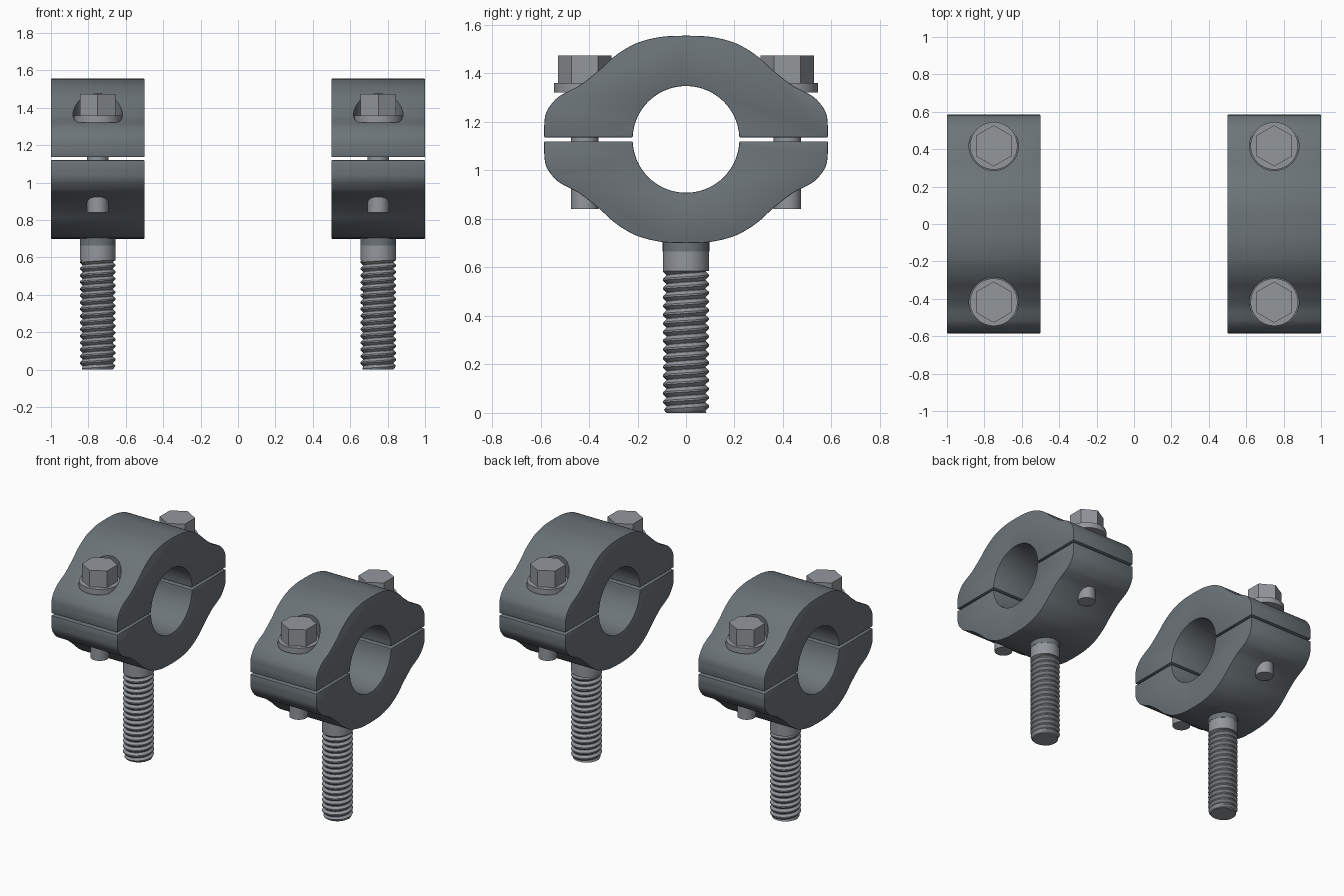
import bpy, bmesh, math
from mathutils import Vector

if "Cube" in bpy.data.objects:
    bpy.data.objects.remove(bpy.data.objects["Cube"])

CZ = 1.128       # bore centre height
GAP = 0.008      # half of the split between clamp halves
BORE = 0.22
BOLT_Y = 0.418


def material(name, rgb):
    m = bpy.data.materials.new(name)
    m.use_nodes = True
    m.diffuse_color = (*rgb, 1)
    m.node_tree.nodes["Principled BSDF"].inputs["Base Color"].default_value = (*rgb, 1)
    return m


CLAMP = material("dark grey steel", (0.15, 0.175, 0.19))
BOLT = material("light grey steel", (0.29, 0.31, 0.33))


def activate(ob):
    bpy.ops.object.select_all(action="DESELECT")
    ob.select_set(True)
    bpy.context.view_layer.objects.active = ob


def smooth(ob, angle=35):
    activate(ob)
    bpy.ops.object.shade_smooth_by_angle(angle=math.radians(angle))


def make_object(name, bm, mat, loc=(0, 0, 0)):
    bmesh.ops.recalc_face_normals(bm, faces=bm.faces)
    me = bpy.data.meshes.new(name)
    bm.to_mesh(me)
    bm.free()
    me.materials.append(mat)
    ob = bpy.data.objects.new(name, me)
    ob.location = loc
    bpy.context.collection.objects.link(ob)
    return ob


def cylinder(name, x, y, z0, z1, r, mat, sides=40, top=None):
    bm = bmesh.new()
    bmesh.ops.create_cone(bm, cap_ends=True, segments=sides, radius1=r,
                          radius2=r if top is None else top, depth=z1 - z0)
    ob = make_object(name, bm, mat, (x, y, (z0 + z1) / 2))
    smooth(ob)
    return ob


def spline(pts, steps=6):
    """Catmull-Rom curve through the points."""
    p = [Vector(q) for q in pts]
    p = [2 * p[0] - p[1]] + p + [2 * p[-1] - p[-2]]
    out = []
    for a, b, c, d in zip(p, p[1:], p[2:], p[3:]):
        for i in range(steps):
            t = i / steps
            out.append(0.5 * (2 * b + (c - a) * t + (2 * a - 5 * b + 4 * c - d) * t ** 2
                              + (3 * b - a - 3 * c + d) * t ** 3))
    return out + [p[-2]]


def clamp_half(name, x, side):
    # outer contour, from the split up to the crown, as (y, height above bore centre)
    flank = spline([(0.585, 0.055), (0.58, 0.1), (0.563, 0.135), (0.53, 0.172),
                    (0.49, 0.196), (0.437, 0.224), (0.36, 0.284), (0.303, 0.336),
                    (0.25, 0.373), (0.19, 0.402), (0.1, 0.423), (0, 0.428)])
    outer = [Vector((0.585, GAP))] + flank
    outer += [Vector((-q.x, q.y)) for q in reversed(outer[:-1])]
    a0 = math.asin(GAP / BORE)
    n = 48
    angles = [math.pi - a0 - i * (math.pi - 2 * a0) / n for i in range(n + 1)]
    inner = [Vector((BORE * math.cos(a), BORE * math.sin(a))) for a in angles]
    bm = bmesh.new()
    f = bm.faces.new([bm.verts.new((-0.25, q.x, side * q.y)) for q in outer + inner])
    ext = bmesh.ops.extrude_face_region(bm, geom=[f])
    moved = [v for v in ext["geom"] if isinstance(v, bmesh.types.BMVert)]
    bmesh.ops.translate(bm, verts=moved, vec=(0.5, 0, 0))
    ob = make_object(name, bm, CLAMP, (x, 0, CZ))
    bev = ob.modifiers.new("edge", "BEVEL")
    bev.width = 0.004
    bev.segments = 2
    bev.limit_method = "ANGLE"
    bev.angle_limit = math.radians(60)
    activate(ob)
    bpy.ops.object.modifier_apply(modifier="edge")
    return ob


def cut(ob, cutter):
    mod = ob.modifiers.new("cut", "BOOLEAN")
    mod.operation = "DIFFERENCE"
    mod.solver = "EXACT"
    mod.object = cutter
    activate(ob)
    bpy.ops.object.modifier_apply(modifier="cut")
    bpy.data.objects.remove(cutter)


def thread(name, x, top, pitch, crest, root):
    """Helical ridge, trimmed flat at both ends, over a solid core."""
    seg = 36
    shape = [(0, root), (0.4, crest), (0.6, crest), (1, root)]
    turns = int(top / pitch) + 2
    bm = bmesh.new()
    for t in range(-1, turns):
        rings = []
        for s, r in shape:
            ring = []
            for j in range(seg + 1):
                a = 2 * math.pi * j / seg
                z = (t + s + j / seg) * pitch
                # short taper at the tip
                rr = min(r, root + 0.004 + max(z, 0) * 0.5)
                ring.append(bm.verts.new((rr * math.cos(a), rr * math.sin(a),
                                          min(max(z, 0), top))))
            rings.append(ring)
        for lo, hi in zip(rings, rings[1:]):
            for j in range(seg):
                quad = [lo[j], lo[j + 1], hi[j + 1], hi[j]]
                if max(v.co.z for v in quad) > 0 and min(v.co.z for v in quad) < top:
                    bm.faces.new(quad)
    bmesh.ops.remove_doubles(bm, verts=bm.verts, dist=0.0002)
    ob = make_object(name, bm, BOLT, (x, 0, 0))
    smooth(ob, 25)


for label, x in (("left", 0.75), ("right", -0.75)):
    upper = clamp_half(label + "_upper_clamp", x, 1)
    lower = clamp_half(label + "_lower_clamp", x, -1)

    # clamp bolts with washers sitting in round pockets
    for end, y in (("back", BOLT_Y), ("front", -BOLT_Y)):
        tag = label + "_" + end
        cut(upper, cylinder("pocket_cutter", x, y, 1.324, 1.7, 0.132, CLAMP, 48))
        cylinder(tag + "_washer", x, y, 1.322, 1.36, 0.127, BOLT)
        cylinder(tag + "_bolt_head", x, y, 1.355, 1.473, 0.11, BOLT, 6)
        cylinder(tag + "_bolt_shank", x, y, 0.84, 1.34, 0.057, BOLT, 32)
    smooth(upper)
    smooth(lower)

    # threaded stud below the clamp
    cylinder(label + "_stud_boss", x, 0, 0.665, 0.73, 0.096, CLAMP)
    cylinder(label + "_stud_shank", x, 0, 0.585, 0.67, 0.095, BOLT)
    cylinder(label + "_stud_core", x, 0, 0, 0.6, 0.081, BOLT)
    thread(label + "_stud_thread", x, 0.586, 0.036, 0.095, 0.08)
